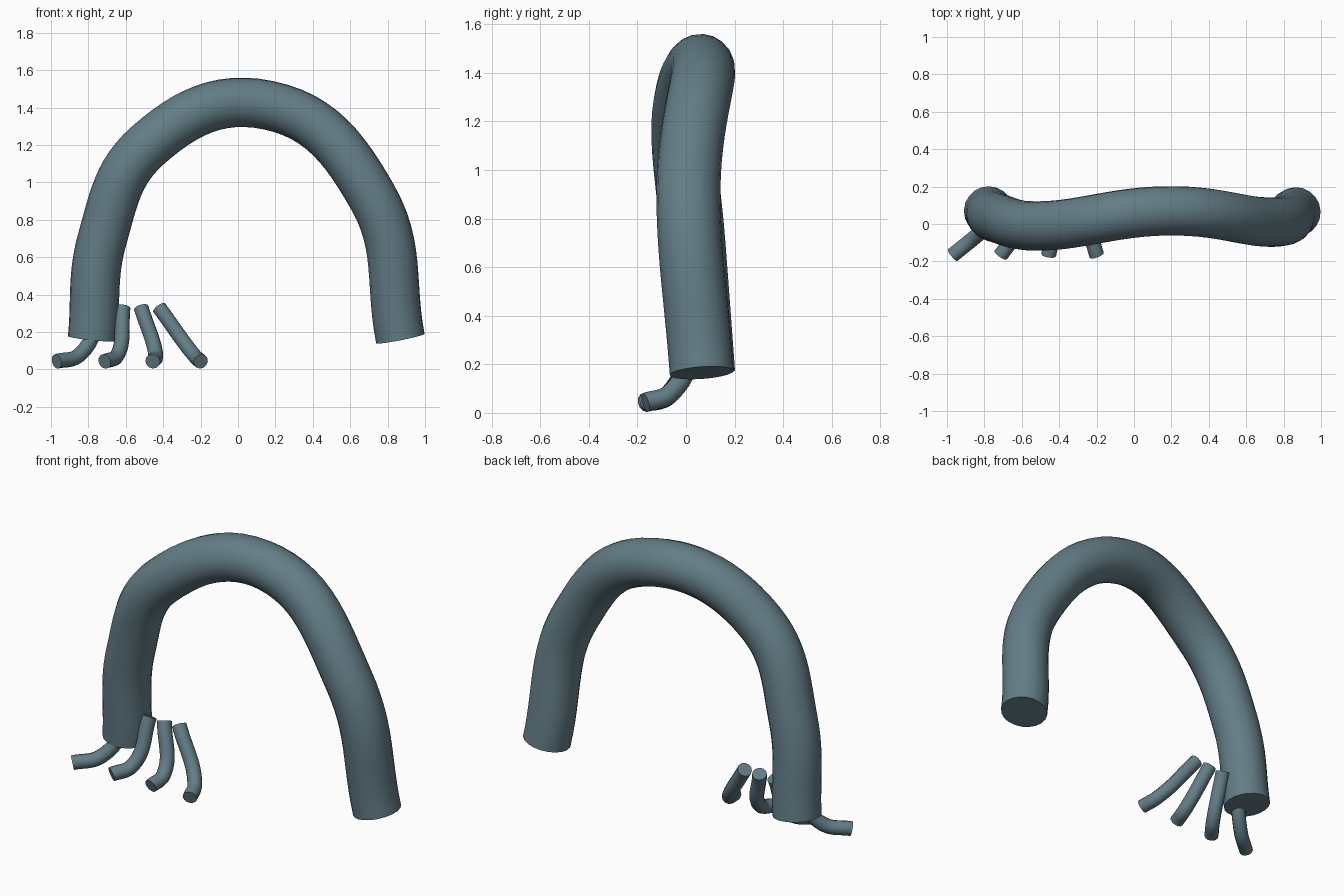
import bpy
import math

if "Cube" in bpy.data.objects:
    bpy.data.objects.remove(bpy.data.objects["Cube"])

skin = bpy.data.materials.new("slate_teal")
skin.diffuse_color = (0.125, 0.205, 0.24, 1)
skin.use_nodes = True
skin.node_tree.nodes["Principled BSDF"].inputs["Base Color"].default_value = skin.diffuse_color


def tube(name, points, radius, sides_res):
    """Capped round tube following a smooth path through the points."""
    curve = bpy.data.curves.new(name, 'CURVE')
    curve.dimensions = '3D'
    curve.bevel_depth = radius
    curve.bevel_resolution = sides_res
    curve.resolution_u = 12
    curve.use_fill_caps = True
    curve.materials.append(skin)
    spline = curve.splines.new('BEZIER')
    spline.bezier_points.add(len(points) - 1)
    for bp, co in zip(spline.bezier_points, points):
        bp.co = co
        bp.handle_left_type = bp.handle_right_type = 'AUTO'
    obj = bpy.data.objects.new(name, curve)
    bpy.context.collection.objects.link(obj)
    bpy.ops.object.select_all(action='DESELECT')
    obj.select_set(True)
    bpy.context.view_layer.objects.active = obj
    bpy.ops.object.convert(target='MESH')
    bpy.ops.object.shade_smooth_by_angle(angle=math.radians(40))
    return bpy.context.object


# Large arched tube
tube("arched_tube", [
    (-0.778, 0.07, 0.165),
    (-0.725, 0.03, 0.70),
    (-0.48, -0.01, 1.20),
    (0.16, 0.07, 1.413),
    (0.72, 0.01, 0.92),
    (0.868, 0.065, 0.165),
], 0.132, 8)

# Four small fanned claws at the left foot
for i in range(4):
    tube(f"claw_{i + 1}", [
        (-0.97 + 0.257 * i, -0.167, 0.043),
        (-0.85 + 0.205 * i, -0.07, 0.076),
        (-0.712 + 0.097 * i, 0.05, 0.33),
    ], 0.04, 4)
